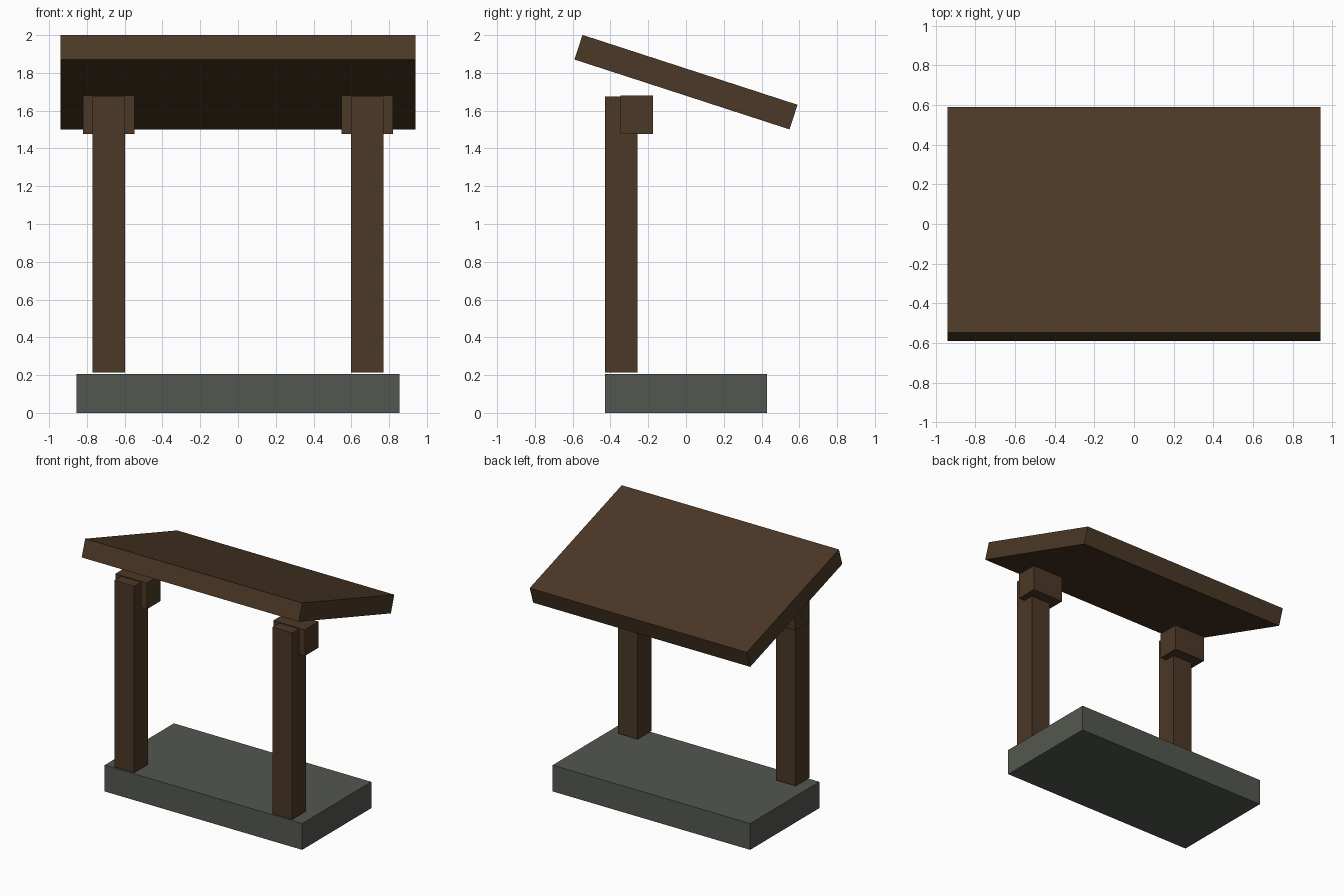
import bpy
import math

if "Cube" in bpy.data.objects:
    bpy.data.objects.remove(bpy.data.objects["Cube"])


def material(name, rgb):
    m = bpy.data.materials.new(name)
    m.diffuse_color = (*rgb, 1.0)
    m.use_nodes = True
    m.node_tree.nodes["Principled BSDF"].inputs["Base Color"].default_value = m.diffuse_color
    return m


wood = material("dark brown wood", (0.072, 0.040, 0.020))
stone = material("grey stone", (0.088, 0.096, 0.080))


def box(name, centre, size, mat, tilt=0.0):
    bpy.ops.mesh.primitive_cube_add(size=1, location=centre)
    ob = bpy.context.object
    ob.name = name
    ob.scale = size
    ob.rotation_euler.x = tilt
    ob.data.materials.append(mat)
    return ob


# Stone plinth
box("stone_base", (0, 0, 0.103), (1.71, 0.855, 0.206), stone)

# Posts with a bracket block near the top, on both sides
for side, s in (("left", -1), ("right", 1)):
    box(side + "_post", (s * 0.684, -0.343, 0.945), (0.171, 0.171, 1.46), wood)
    box(side + "_bracket", (s * 0.684, -0.26, 1.579), (0.273, 0.171, 0.205), wood)

# Slanted roof slab, high at the front
box("roof", (0, 0, 1.751), (1.88, 1.197, 0.137), wood, -math.radians(18))
